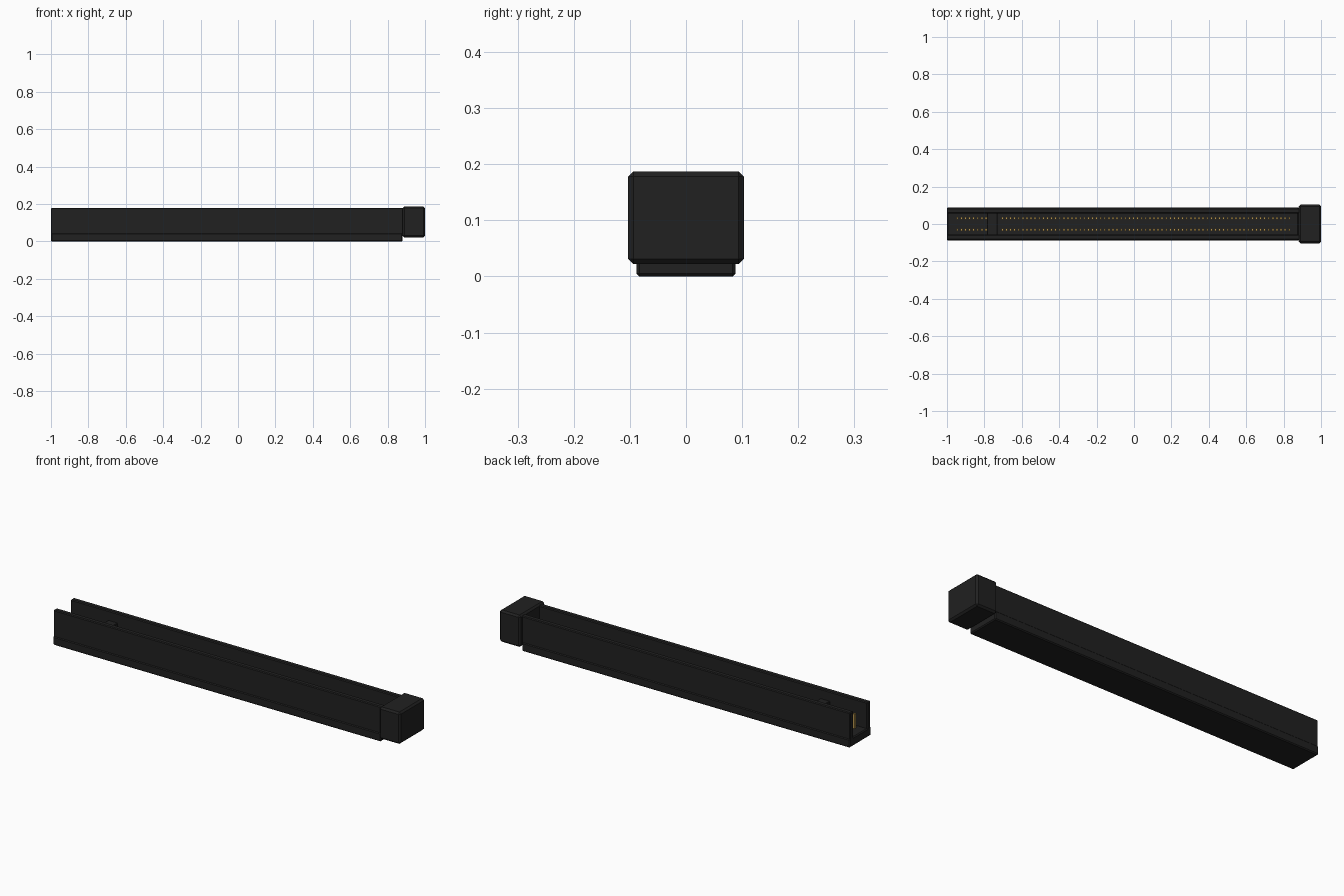
import bpy
import bmesh
from mathutils import Matrix, Vector

default = bpy.data.objects.get("Cube")
if default:
    bpy.data.objects.remove(default, do_unlink=True)


def material(name, colour):
    mat = bpy.data.materials.new(name)
    mat.use_nodes = True
    mat.diffuse_color = (*colour, 1)
    bsdf = next(n for n in mat.node_tree.nodes if n.type == 'BSDF_PRINCIPLED')
    bsdf.inputs["Base Color"].default_value = (*colour, 1)
    return mat


BLACK = material("black plastic", (0.015, 0.015, 0.015))
GOLD = material("contact gold", (0.50, 0.32, 0.08))


def add_box(bm, low, high):
    low, high = Vector(low), Vector(high)
    matrix = Matrix.Translation((low + high) / 2) @ Matrix.Diagonal((*(high - low), 1))
    bmesh.ops.create_cube(bm, size=1, matrix=matrix)


def build(name, boxes, mat, bevel=0):
    bm = bmesh.new()
    for low, high in boxes:
        add_box(bm, low, high)
    if bevel:
        bmesh.ops.bevel(bm, geom=bm.edges[:], offset=bevel, segments=1,
                        affect='EDGES', profile=0.5)
    mesh = bpy.data.meshes.new(name)
    bm.to_mesh(mesh)
    bm.free()
    mesh.materials.append(mat)
    obj = bpy.data.objects.new(name, mesh)
    bpy.context.collection.objects.link(obj)
    return obj


START, END = -1.0, 0.88
FLOOR, TOP = 0.045, 0.18

# Base strip and the two long walls of the open channel
build("base", [((START, -0.088, 0), (END, 0.088, FLOOR))], BLACK, 0.005)
for side, name in ((-1, "front_wall"), (1, "back_wall")):
    ys = sorted((side * 0.057, side * 0.084))
    build(name, [((START, ys[0], FLOOR - 0.01), (END + 0.01, ys[1], TOP))], BLACK, 0.004)

# End latch block
build("end_latch", [((END, -0.103, 0.022), (1, 0.103, 0.187))], BLACK, 0.009)

# Key bridging the slot
KEY = (-0.785, -0.73)
build("slot_key", [((KEY[0], -0.06, FLOOR - 0.01), (KEY[1], 0.06, 0.13))], BLACK, 0.003)

# Two rows of upright contacts, leaving room for the key
COUNT, FIRST, LAST = 82, -0.945, 0.83
step = (LAST - FIRST) / (COUNT - 1)
xs = [FIRST + i * step for i in range(COUNT)]
xs = [x for x in xs if not KEY[0] - 0.006 < x < KEY[1] + 0.006]
for y, name in ((-0.03, "front_contacts"), (0.03, "back_contacts")):
    build(name, [((x - 0.005, y - 0.007, FLOOR - 0.005), (x + 0.005, y + 0.007, 0.12))
                 for x in xs], GOLD)
